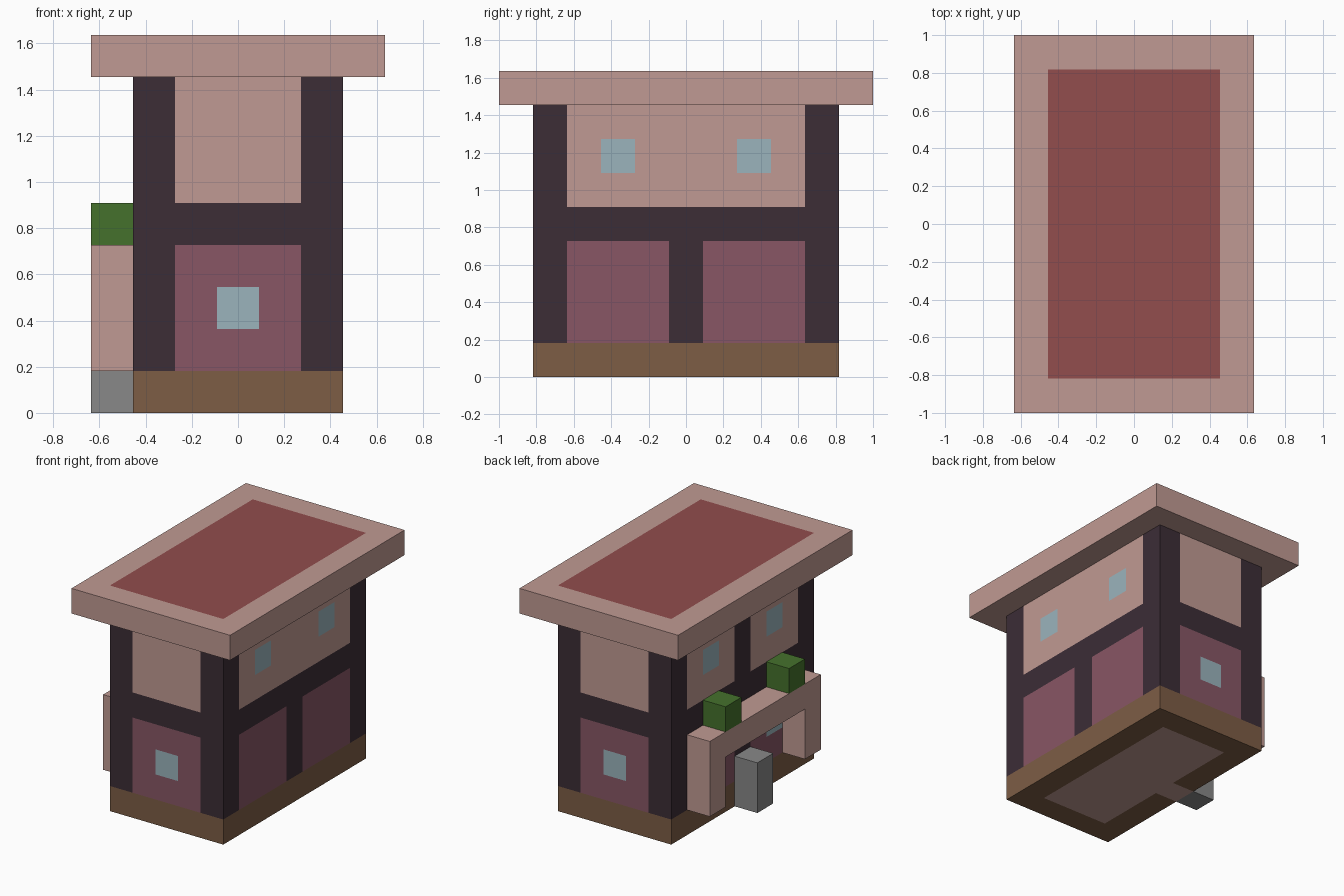
import bpy
import bmesh
from mathutils import Vector

cube = bpy.data.objects.get("Cube")
if cube:
    bpy.data.objects.remove(cube, do_unlink=True)

U = 2 / 11  # size of one building block


def material(name, rgb):
    linear = [((v / 255 + 0.055) / 1.055) ** 2.4 for v in rgb] + [1]
    mat = bpy.data.materials.new(name)
    mat.use_nodes = True
    mat.diffuse_color = linear
    mat.node_tree.nodes["Principled BSDF"].inputs["Base Color"].default_value = linear
    return mat


PLASTER = material("pale_pink_plaster", (192, 154, 147))
TIMBER = material("dark_timber", (60, 45, 54))
MAUVE = material("mauve_plaster", (136, 86, 101))
GLASS = material("pale_blue_glass", (155, 180, 188))
BROWN = material("brown_wood", (125, 93, 69))
RED = material("red_roof", (146, 77, 77))
GREEN = material("green_leaves", (69, 113, 44))
GREY = material("grey_stone", (136, 136, 136))


def block(name, centre, size, mats, rule=None):
    """Box measured in blocks; with a rule it is cut along block lines and painted."""
    bm = bmesh.new()
    bmesh.ops.create_cube(bm, size=1)
    for v in bm.verts:
        v.co = Vector(c + s * p for c, s, p in zip(centre, size, v.co))
    if rule:
        for axis in range(3):
            for step in range(1, size[axis]):
                point, normal = Vector(), Vector()
                point[axis] = centre[axis] - size[axis] / 2 + step
                normal[axis] = 1
                geom = bm.verts[:] + bm.edges[:] + bm.faces[:]
                bmesh.ops.bisect_plane(bm, geom=geom, plane_co=point, plane_no=normal)
        bm.normal_update()
        for f in bm.faces:
            f.material_index = mats.index(rule(f.calc_center_median(), f.normal))
    bmesh.ops.scale(bm, vec=(U, U, U), verts=bm.verts)
    mesh = bpy.data.meshes.new(name)
    bm.to_mesh(mesh)
    bm.free()
    for mat in mats:
        mesh.materials.append(mat)
    obj = bpy.data.objects.new(name, mesh)
    bpy.context.collection.objects.link(obj)
    return obj


def wall_colour(p, n):
    """Timber frame with plaster panels and windows."""
    x, y, z = abs(p.x), abs(p.y), p.z
    upper = z > 5
    window_row = 6 < z < 7 if upper else 2 < z < 3
    if abs(n.z) > 0.5 or 4 < z < 5:
        return TIMBER
    if abs(n.y) > 0.5:  # short ends
        if x > 1.5:
            return TIMBER
        if window_row and x < 0.5 and not upper:
            return GLASS
    else:  # long sides
        middle_post = n.x < 0 or not upper
        if y > 3.5 or (middle_post and y < 0.5):
            return TIMBER
        if window_row and 1.5 < y < 2.5 and (upper or n.x < 0):
            return GLASS
    return PLASTER if upper else MAUVE


def base_colour(p, n):
    """Brown rim around a plaster floor that runs out to the door."""
    room = abs(p.x) < 1.5 and abs(p.y) < 3.5
    doorway = p.x < 0 and abs(p.y) < 0.5
    return PLASTER if n.z < -0.5 and (room or doorway) else BROWN


def roof_colour(p, n):
    inside = abs(p.x) < 2.5 and abs(p.y) < 4.5
    return RED if n.z > 0.5 and inside else PLASTER


# House
block("base", (0, 0, 0.5), (5, 9, 1), [BROWN, PLASTER], base_colour)
block("walls", (0, 0, 4.5), (5, 9, 7), [TIMBER, PLASTER, MAUVE, GLASS], wall_colour)
block("roof", (0, 0, 8.5), (7, 11, 1), [PLASTER, RED], roof_colour)

# Porch with shrubs on the beam
block("porch_beam", (-3, 0, 3.5), (1, 7, 1), [PLASTER])
for side, label in ((-1, "front"), (1, "back")):
    block(label + "_porch_post", (-3, 3 * side, 2), (1, 1, 2), [PLASTER])
    block(label + "_shrub", (-3, 2 * side, 4.5), (1, 1, 1), [GREEN])

# Stone block at the door
block("door_stone", (-3, 0, 1), (1, 1, 2), [GREY])
